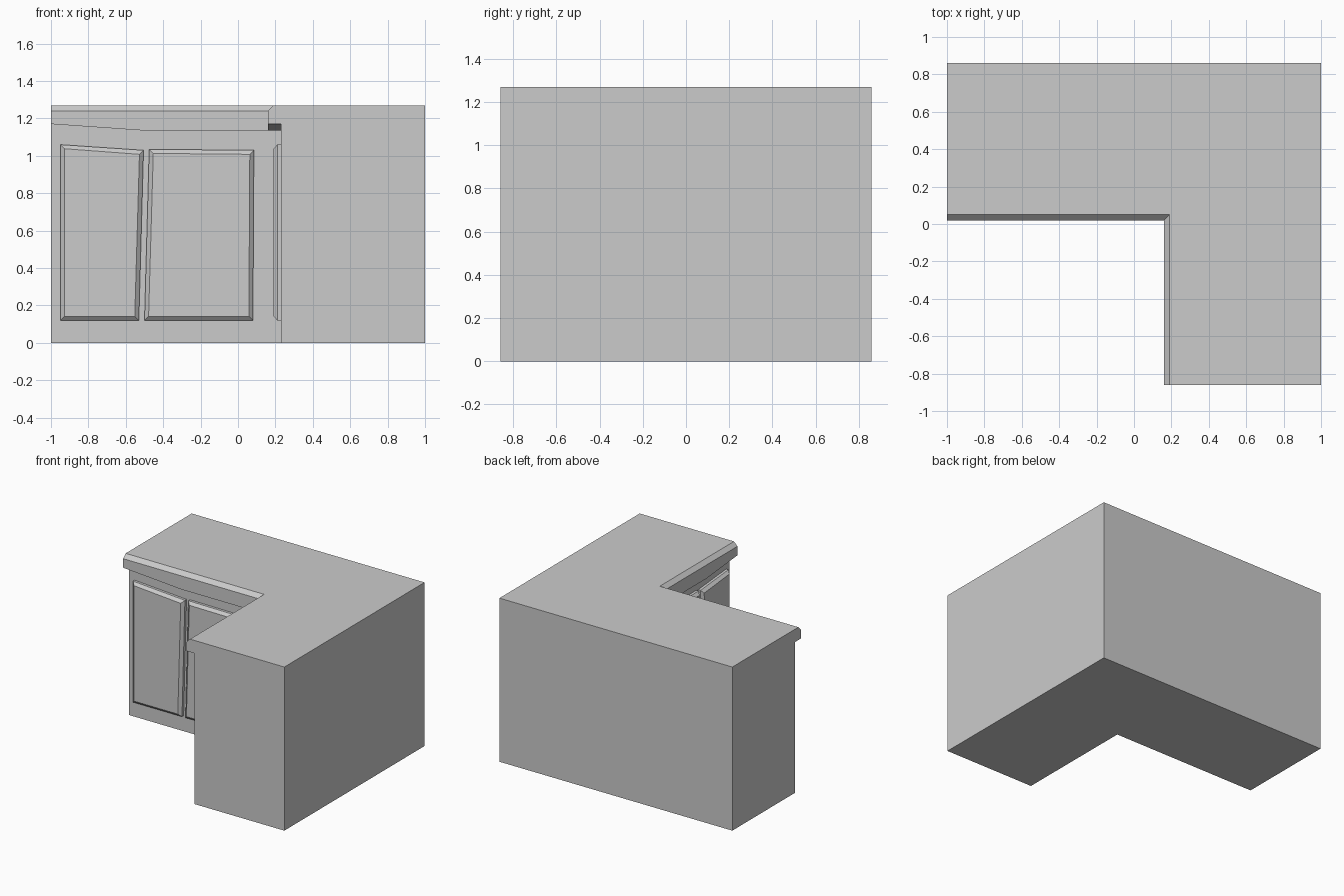
import bpy, bmesh

if "Cube" in bpy.data.objects:
    bpy.data.objects.remove(bpy.data.objects["Cube"])

CX, CY = 0.23, 0.09      # inner corner of the cabinet walls
BX, BY = 1.0, 0.86       # outer back corner
TOP = 1.27


def make_object(name, rings, cap_start=True):
    """Skin consecutive rings of points and cap the ends."""
    bm = bmesh.new()
    loops = [[bm.verts.new(p) for p in ring] for ring in rings]
    n = len(loops[0])
    for a, b in zip(loops, loops[1:]):
        for i in range(n):
            j = (i + 1) % n
            bm.faces.new((a[i], a[j], b[j], b[i]))
    if cap_start:
        bm.faces.new(loops[0])
    bm.faces.new(loops[-1])
    bmesh.ops.recalc_face_normals(bm, faces=bm.faces)
    mesh = bpy.data.meshes.new(name)
    bm.to_mesh(mesh)
    bm.free()
    obj = bpy.data.objects.new(name, mesh)
    bpy.context.collection.objects.link(obj)
    return obj


def section(place, back, under):
    """Cabinet cross-section; place(d) gives xy at d in front of the wall."""
    front = [(0.04, TOP), (0.07, 1.24), (0.07, under), (0, under), (0, 0)]
    ring = [(*back, 0), (*back, TOP)]
    return ring + [(*place(d), z) for d, z in front]


# L-shaped cabinet body with overhanging chamfered counter edge
body = make_object("corner_counter", [
    section(lambda d: (-1, CY - d), (-1, BY), 1.17),
    section(lambda d: (-0.5, CY - d), (-0.5, BY), 1.135),
    section(lambda d: (CX - d, CY - d), (BX, BY), 1.135),
    section(lambda d: (CX - d, -0.475), (BX, -0.475), 1.135),
    section(lambda d: (CX - d, -BY), (BX, -BY), 1.17),
])

# Raised bevelled door panels: u measured from each wing's end, v is height
END_DOOR = [(0.05, 0.12), (0.47, 0.12), (0.495, 1.03), (0.05, 1.06)]
CORNER_DOOR = [(0.50, 0.12), (1.08, 0.12), (1.085, 1.03), (0.525, 1.035)]
SHIFT = [(1, 1), (-1, 1), (-1, -1), (1, -1)]
RATIO = (CY + BY) / (CX + 1)   # side wing is shorter


def left_wall(u, v, d):
    return (-1 + u, CY - d, v)


def side_wall(u, v, d):
    return (CX - d, -BY + u * RATIO, v)


def door(name, outline, wall):
    rings = []
    for depth, inset in [(-0.01, 0), (0.02, 0), (0.04, 0.022)]:
        rings.append([wall(u + su * inset, v + sv * inset, depth)
                      for (u, v), (su, sv) in zip(outline, SHIFT)])
    return make_object(name, rings)


for wall_name, wall in (("back_wing", left_wall), ("side_wing", side_wall)):
    door(wall_name + "_end_door", END_DOOR, wall)
    door(wall_name + "_corner_door", CORNER_DOOR, wall)
